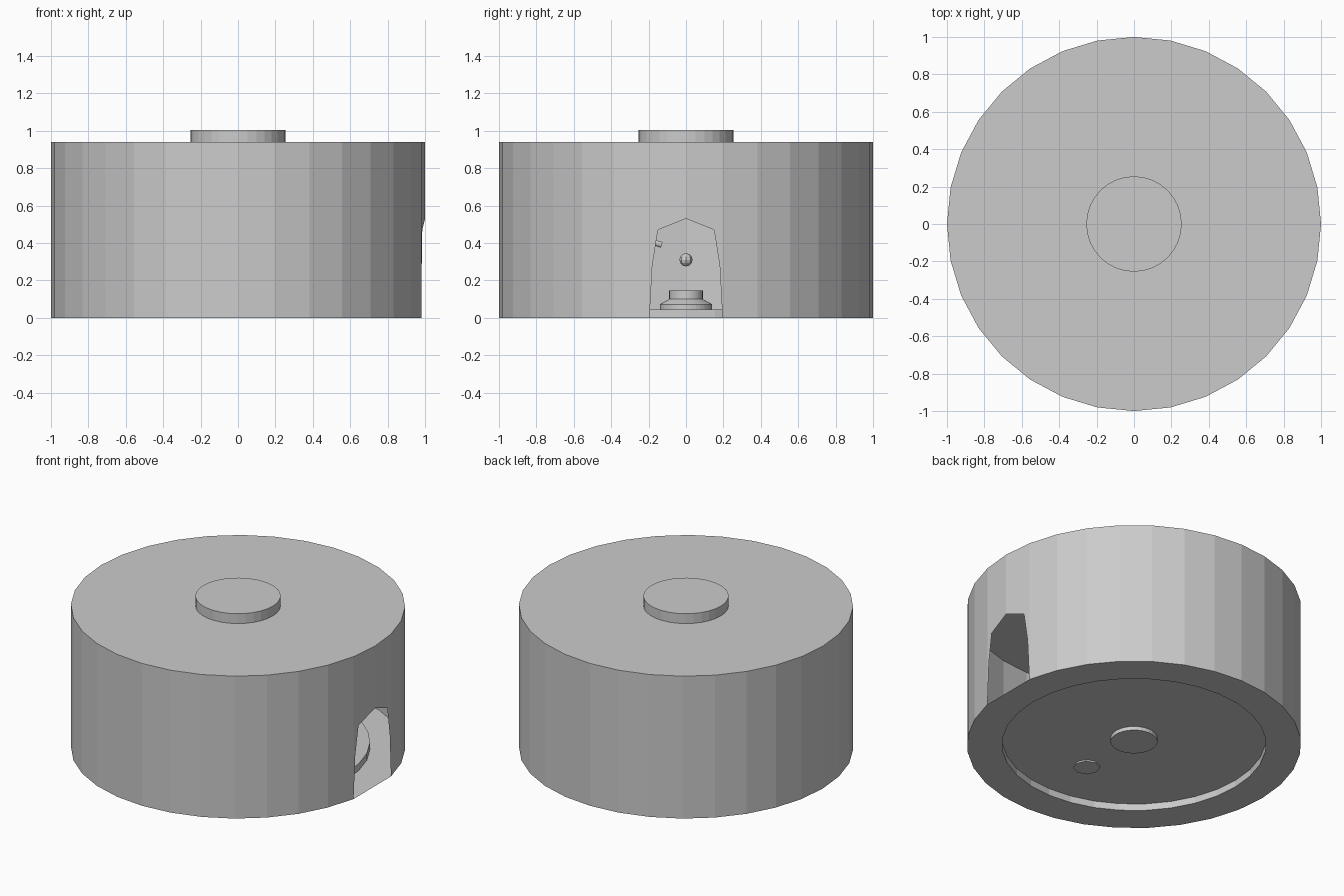
import bpy, bmesh, math
from mathutils import Vector

if "Cube" in bpy.data.objects:
    bpy.data.objects.remove(bpy.data.objects["Cube"], do_unlink=True)

SEGMENTS = 32
STEP = 2 * math.pi / SEGMENTS

grey = bpy.data.materials.new("plain grey")
grey.use_nodes = True
grey.diffuse_color = (0.6, 0.6, 0.6, 1)
grey.node_tree.nodes["Principled BSDF"].inputs["Base Color"].default_value = (0.6, 0.6, 0.6, 1)


def add_object(name, bm):
    mesh = bpy.data.meshes.new(name)
    bmesh.ops.recalc_face_normals(bm, faces=bm.faces)
    bm.to_mesh(mesh)
    bm.free()
    mesh.materials.append(grey)
    obj = bpy.data.objects.new(name, mesh)
    bpy.context.collection.objects.link(obj)
    return obj


def lathe(profile, steps=SEGMENTS):
    """Turn a (radius, height) profile around the z axis."""
    bm = bmesh.new()
    verts = [bm.verts.new((r, 0, z)) for r, z in profile]
    edges = [bm.edges.new(pair) for pair in zip(verts, verts[1:])]
    bmesh.ops.spin(bm, geom=verts + edges, axis=(0, 0, 1), cent=(0, 0, 0),
                   angle=2 * math.pi, steps=steps)
    bmesh.ops.remove_doubles(bm, verts=bm.verts, dist=0.0005)
    return bm


# Thin hollow drum with a raised floor and a base rim
body = lathe([(0, 0.045), (0.79, 0.045), (0.79, 0), (1, 0), (1, 0.94), (0, 0.94)])

# Remove the two wall panels at the doorway
panels = []
for face in body.faces:
    c = face.calc_center_median()
    if abs(face.normal.z) < 0.1 and c.x > 0.9 and abs(c.y) < math.sin(STEP):
        panels.append(face)
bmesh.ops.delete(body, geom=panels, context='FACES')

# Straighten the threshold
for v in body.verts:
    if v.co.x > 0.999 and v.co.z < 0.01:
        v.co.x = math.cos(STEP)

# Wall panels with half of the arch cut from each
half_arch = [(0, 0.53), (0.15, 0.47), (0.18, 0.28), (math.sin(STEP), 0)]
for side in (1, -1):
    outline = half_arch + [(math.sin(STEP), 0.94), (0, 0.94)]
    slope = (1 - math.cos(STEP)) / math.sin(STEP)
    body.faces.new([body.verts.new((1 - slope * y, side * y, z)) for y, z in outline])
bmesh.ops.remove_doubles(body, verts=body.verts, dist=0.0005)
add_object("drum_body", body)

# Lid knob
add_object("top_cap", lathe([(0.255, 0.94), (0.255, 1.005), (0, 1.005)]))

# Stepped pedestal through the middle of the floor
add_object("floor_pedestal", lathe([(0, 0.02), (0.14, 0.02), (0.14, 0.072),
                                    (0.09, 0.1), (0.09, 0.145), (0, 0.145)]))

# Foot of the side pipe
foot = add_object("pipe_foot", lathe([(0, 0.035), (0.08, 0.035), (0.08, 0.09), (0, 0.09)], 8))
foot.location = (0, -0.44, 0)

# Bent side pipe
curve = bpy.data.curves.new("side_pipe", 'CURVE')
curve.dimensions = '3D'
curve.bevel_depth = 0.018
curve.bevel_resolution = 1
curve.use_fill_caps = True
path = [(0, -0.44, 0.08), (0, -0.44, 0.4), (0, -0.36, 0.46), (0, -0.13, 0.39)]
spline = curve.splines.new('POLY')
spline.points.add(len(path) - 1)
for point, co in zip(spline.points, path):
    point.co = (*co, 1)
curve.materials.append(grey)
bpy.context.collection.objects.link(bpy.data.objects.new("side_pipe", curve))

# Small round knob on the inside back wall
knob = bmesh.new()
bmesh.ops.create_uvsphere(knob, u_segments=8, v_segments=6, radius=0.035)
bmesh.ops.translate(knob, verts=knob.verts, vec=Vector((-0.95, 0, 0.31)))
add_object("inner_knob", knob)
